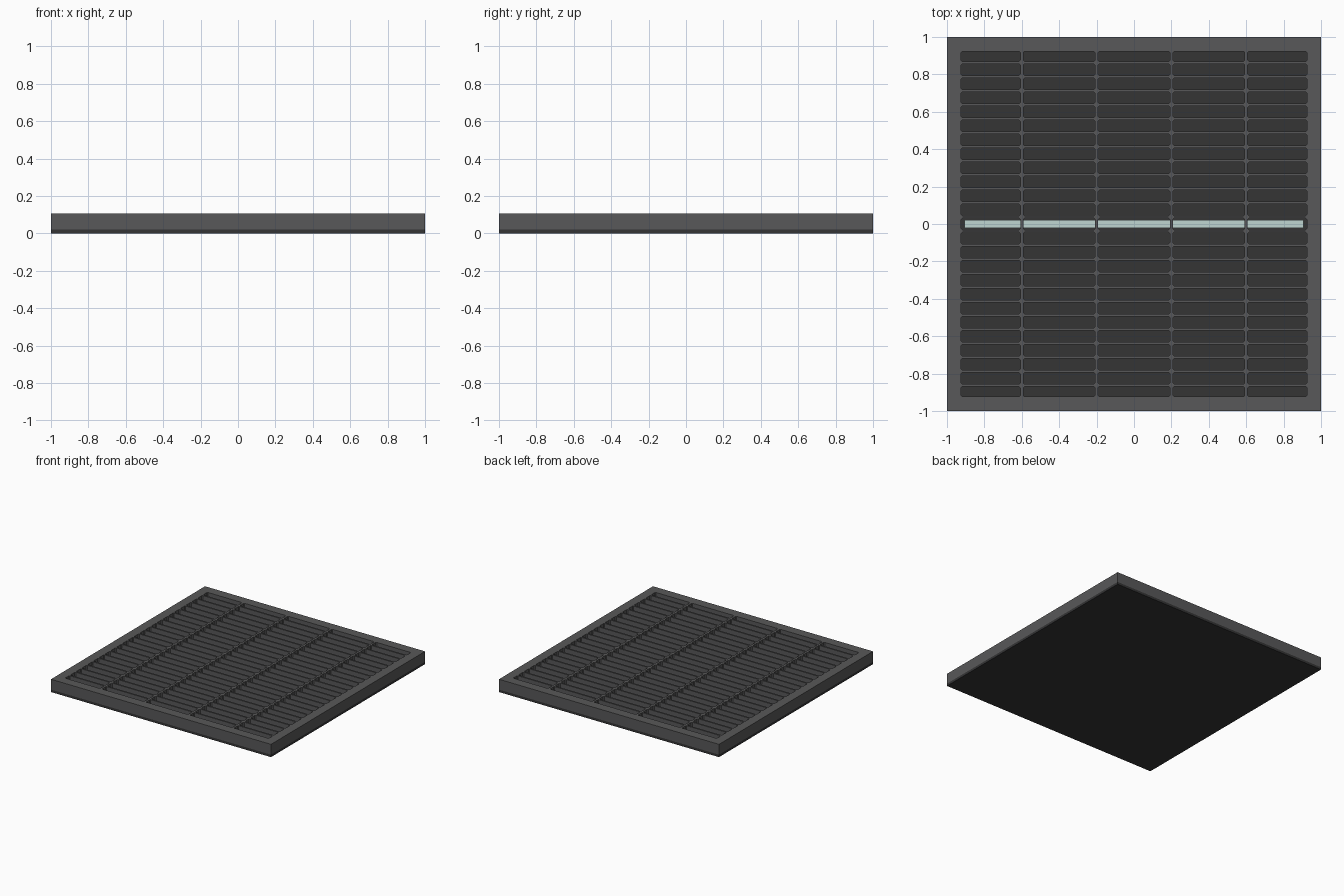
import bpy, bmesh

if "Cube" in bpy.data.objects:
    bpy.data.objects.remove(bpy.data.objects["Cube"])

BASE_TOP, TOP = 0.02, 0.105
BAR, SLAT = 0.008, 0.0065      # half thickness of the bars and slats
HOLE_X, HOLE_Y = 0.925, 0.923  # inner edge of the frame
CUT = 0.007                    # clipped corner of each opening


def material(name, rgb):
    m = bpy.data.materials.new(name)
    m.diffuse_color = (*rgb, 1)
    m.use_nodes = True
    m.node_tree.nodes["Principled BSDF"].inputs["Base Color"].default_value = m.diffuse_color
    return m


grey = material("frame grey", (0.098, 0.098, 0.100))
dark = material("base charcoal", (0.035, 0.035, 0.036))
pale = material("pale light", (0.52, 0.67, 0.64))


def finish(name, bm, mat):
    bmesh.ops.remove_doubles(bm, verts=bm.verts, dist=1e-5)
    me = bpy.data.meshes.new(name)
    bm.to_mesh(me)
    bm.free()
    me.materials.append(mat)
    ob = bpy.data.objects.new(name, me)
    bpy.context.collection.objects.link(ob)
    return ob


def box(name, sx, sy, z0, z1, mat):
    bm = bmesh.new()
    bmesh.ops.create_cube(bm, size=1)
    for v in bm.verts:
        v.co.x *= sx
        v.co.y *= sy
        v.co.z = z0 if v.co.z < 0 else z1
    return finish(name, bm, mat)


# base plate and the light strip lying on it
box("base_plate", 2, 2, 0, BASE_TOP, dark)
box("light_strip", 1.81, 0.045, BASE_TOP, 0.03, pale)

# grille: frame, bars and slats in one mesh, made of a grid of pierced cells
bm = bmesh.new()


def face(pts):
    bm.faces.new([bm.verts.new(p) for p in pts])


def ring_at(pts, z):
    return [(x, y, z) for x, y in pts]


def hole_range(a, b, half, limit):
    return max(a + half, -limit), min(b - half, limit)


xs = [-1, -0.6, -0.2, 0.2, 0.6, 1]
ys = [-1] + [-0.8625 + 0.075 * k for k in range(24)] + [1]

for xa, xb in zip(xs, xs[1:]):
    for ya, yb in zip(ys, ys[1:]):
        x0, x1 = hole_range(xa, xb, BAR, HOLE_X)
        y0, y1 = hole_range(ya, yb, SLAT, HOLE_Y)
        corners = [(xa, ya), (xb, ya), (xb, yb), (xa, yb)]
        hole = [(x0 + CUT, y0), (x1 - CUT, y0), (x1, y0 + CUT), (x1, y1 - CUT),
                (x1 - CUT, y1), (x0 + CUT, y1), (x0, y1 - CUT), (x0, y0 + CUT)]
        # top surface around the opening
        for i in range(4):
            a, b = corners[i], corners[(i + 1) % 4]
            p, q, r = hole[2 * i], hole[2 * i + 1], hole[(2 * i + 2) % 8]
            face(ring_at([a, b, q, p], TOP))
            face(ring_at([b, r, q], TOP))
        # walls of the opening
        for i in range(8):
            p, q = hole[i], hole[(i + 1) % 8]
            face([(*p, TOP), (*q, TOP), (*q, BASE_TOP), (*p, BASE_TOP)])
        # outer sides of the frame
        for i in range(4):
            a, b = corners[i], corners[(i + 1) % 4]
            if any(a[k] == b[k] and abs(a[k]) == 1 for k in (0, 1)):
                face([(*a, BASE_TOP), (*b, BASE_TOP), (*b, TOP), (*a, TOP)])

bmesh.ops.remove_doubles(bm, verts=bm.verts, dist=1e-5)
bmesh.ops.recalc_face_normals(bm, faces=bm.faces)
# the top must face upwards
if sum(f.normal.z for f in bm.faces) < 0:
    bmesh.ops.reverse_faces(bm, faces=bm.faces)
finish("grille", bm, grey)
